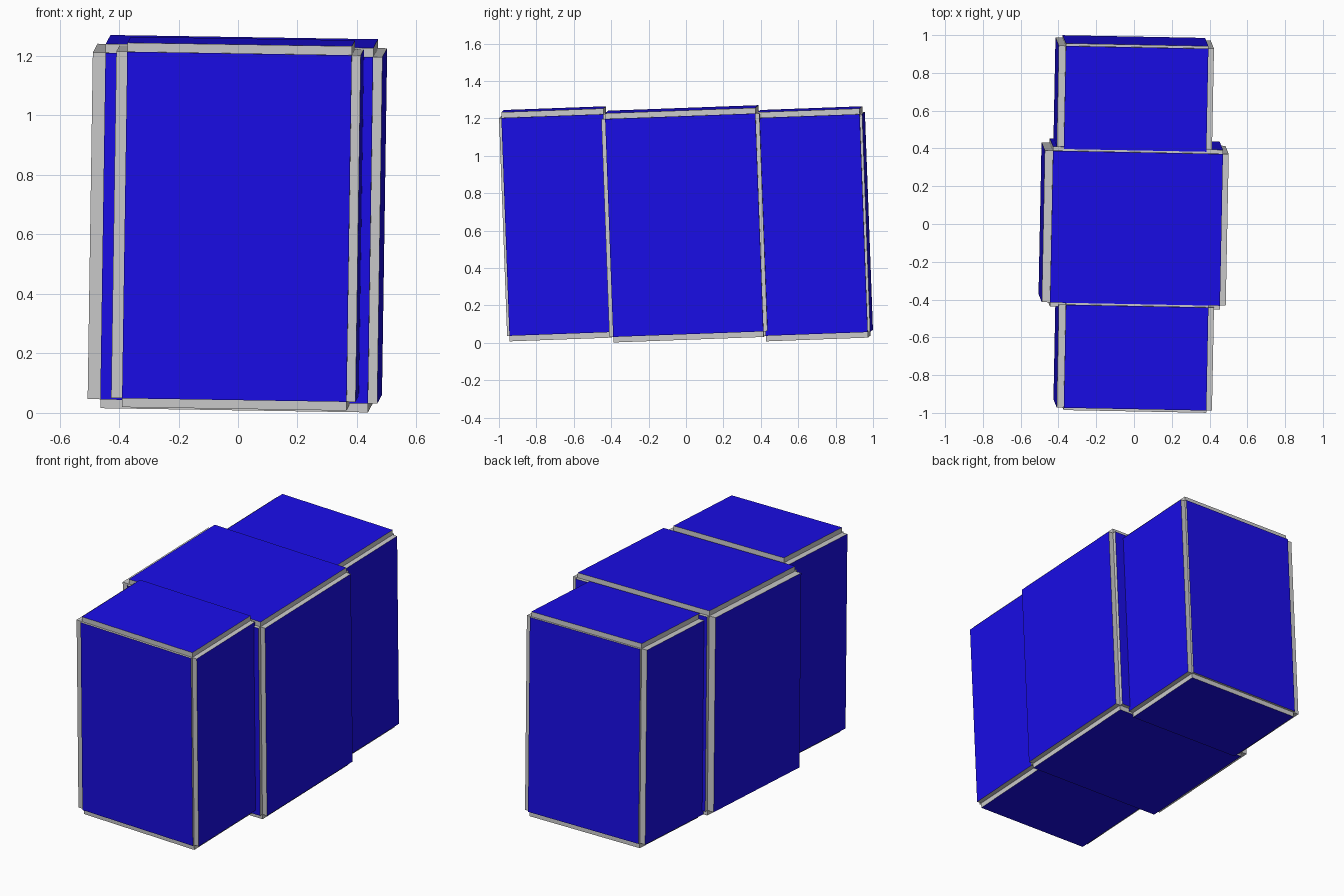
import bpy, bmesh
from math import radians
from mathutils import Matrix, Vector

if "Cube" in bpy.data.objects:
    bpy.data.objects.remove(bpy.data.objects["Cube"])


def material(name, color):
    m = bpy.data.materials.new(name)
    m.diffuse_color = color
    m.use_nodes = True
    m.node_tree.nodes["Principled BSDF"].inputs["Base Color"].default_value = m.diffuse_color
    return m


grey = material("grey_edge", (0.8, 0.8, 0.8, 1))
blue = material("blue_panel", (0.01, 0.004, 0.8, 1))

# Slight lean shared by all boxes
TILT = (radians(2.1), radians(0.9), radians(-1.1))
HEIGHT = 1.166


def panel_box(name, center, size, rise):
    """Box whose six faces are raised into panels; rise = (left, right, y, z)."""
    bm = bmesh.new()
    bmesh.ops.create_cube(bm, size=1, matrix=Matrix.Diagonal((*size, 1)))
    bm.normal_update()
    panels = [(f, f.normal.copy()) for f in bm.faces]
    for f, n in panels:
        n = Vector(round(c) for c in n)
        if n.x:
            d = rise[0] if n.x < 0 else rise[1]
        else:
            d = rise[2] if n.y else rise[3]
        # Blue raised face with grey side walls
        out = bmesh.ops.extrude_discrete_faces(bm, faces=[f])["faces"][0]
        out.material_index = 1
        bmesh.ops.translate(bm, verts=out.verts[:], vec=n * d)
    for f in bm.faces:
        if len({round(v.co.dot(f.normal), 4) for v in f.verts}) and f.material_index != 1:
            f.material_index = 0
    me = bpy.data.meshes.new(name)
    bm.to_mesh(me)
    bm.free()
    me.materials.append(grey)
    me.materials.append(blue)
    # Side walls are every face that is not an outward panel
    half = Vector(size) / 2
    for p in me.polygons:
        c = p.center
        p.material_index = int(sum(abs(v) > 1e-4 for v in c) == 1)
    ob = bpy.data.objects.new(name, me)
    ob.location = center
    ob.rotation_euler = TILT
    bpy.context.collection.objects.link(ob)
    return ob


# Wide middle box and the two narrower end boxes
panel_box("middle_box", (0.004, 0, 0.636), (0.9, 0.804, HEIGHT), (0.043, 0.031, 0.021, 0.03))
for name, s in (("front_box", -1), ("back_box", 1)):
    panel_box(name, (0.002, s * 0.685, 0.636), (0.755, 0.546, HEIGHT), (0.037, 0.03, 0.013, 0.03))
